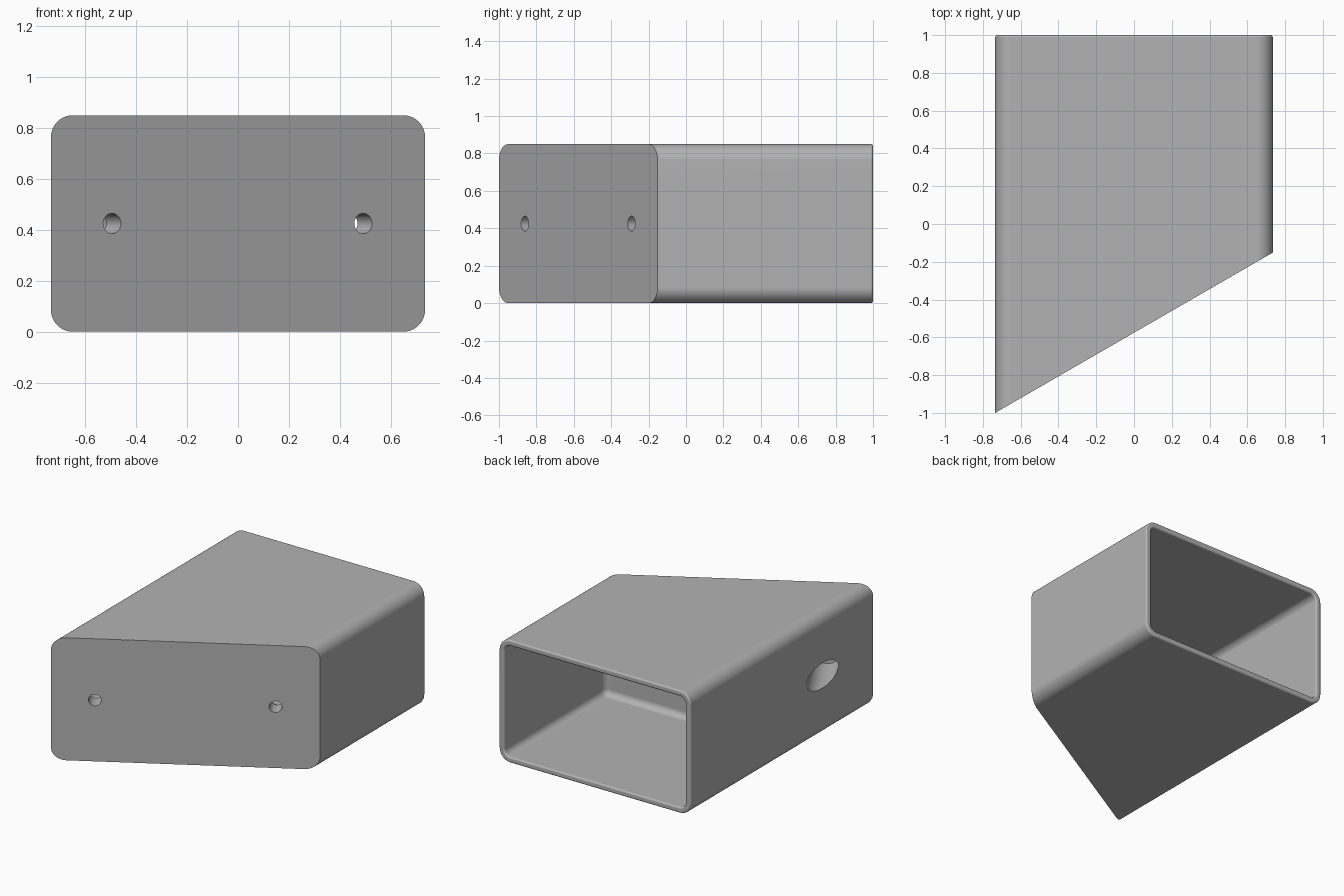
import bpy, bmesh, math
from mathutils import Vector, Matrix

if "Cube" in bpy.data.objects:
    bpy.data.objects.remove(bpy.data.objects["Cube"])

HW, HH, ZC = 0.735, 0.425, 0.425     # half width, half height, centre height
WALL, RAD, RIM = 0.04, 0.085, 0.012  # wall, outer corner radius, rim rounding
END = -0.11                          # inner end of the cavity
SLOPE = math.tan(math.radians(30))

grey = bpy.data.materials.new("grey")
grey.diffuse_color = (0.45, 0.45, 0.45, 1)
grey.use_nodes = True
grey.node_tree.nodes["Principled BSDF"].inputs["Base Color"].default_value = grey.diffuse_color


def front_y(x):
    return -1 + (x + HW) * SLOPE


def rounded_ring(inset, y, steps=10):
    """Rounded rectangle in the xz plane; y is a number or a function of x."""
    r = RAD - inset
    pts = []
    for k, (sx, sz) in enumerate([(1, 1), (-1, 1), (-1, -1), (1, -1)]):
        for i in range(steps + 1):
            a = math.pi / 2 * (k + i / steps)
            x = sx * (HW - RAD) + r * math.cos(a)
            z = ZC + sz * (HH - RAD) + r * math.sin(a)
            pts.append((x, y(x) if callable(y) else y, z))
    return pts


def loft(name, rings):
    """Closed solid through rings that have equal point counts."""
    bm = bmesh.new()
    loops = [[bm.verts.new(p) for p in ring] for ring in rings]
    n = len(loops[0])
    for a, b in zip(loops, loops[1:]):
        for i in range(n):
            j = (i + 1) % n
            bm.faces.new((a[i], a[j], b[j], b[i]))
    bm.faces.new(loops[0])
    bm.faces.new(loops[-1])
    bmesh.ops.recalc_face_normals(bm, faces=bm.faces)
    me = bpy.data.meshes.new(name)
    bm.to_mesh(me)
    bm.free()
    me.materials.append(grey)
    ob = bpy.data.objects.new(name, me)
    bpy.context.collection.objects.link(ob)
    return ob


def bore(name, x, length):
    """Stepped screw bore, square to the slanted front."""
    axis = Vector((-0.5, math.sqrt(0.75), 0))
    side = Vector((math.sqrt(0.75), 0.5, 0))
    start = Vector((x, front_y(x), ZC))
    rings = []
    for t, r in [(-0.05, 0.04), (0.114, 0.04), (0.114, 0.087), (length, 0.087)]:
        rings.append([start + axis * t + side * (r * math.cos(a)) + Vector((0, 0, r * math.sin(a)))
                      for a in (math.tau * i / 48 for i in range(48))])
    return loft(name, rings)


quarter = [math.pi / 2 * i / 6 for i in range(7)]

# Outer body: slanted front, rounded back rim
body = loft("sleeve_body", [rounded_ring(0, front_y)] + [
    rounded_ring(RIM * (1 - math.cos(a)), 1 - RIM + RIM * math.sin(a)) for a in quarter])

# Cavity: rounded inner end, rim flaring out at the back
fil = RAD - WALL - 0.001
cavity = loft("cavity_cutter",
    [rounded_ring(WALL + fil * (1 - math.sin(a)), END + fil * (1 - math.cos(a))) for a in quarter]
    + [rounded_ring(WALL - RIM * (1 - math.cos(a)), 1 - RIM + RIM * math.sin(a)) for a in quarter]
    + [rounded_ring(WALL - RIM, 1.05)])

# Screw bores: the left one leaves through the side wall, the right one enters the cavity
cutters = [cavity, bore("left_bore_cutter", -0.495, 0.9), bore("right_bore_cutter", 0.492, 0.45)]

bpy.context.view_layer.objects.active = body
body.select_set(True)
for c in cutters:
    m = body.modifiers.new(c.name, 'BOOLEAN')
    m.operation, m.solver, m.object = 'DIFFERENCE', 'EXACT', c
    bpy.ops.object.modifier_apply(modifier=m.name)
    bpy.data.objects.remove(c)

# Smooth roundings with crisp flat faces
bpy.ops.object.shade_smooth_by_angle(angle=math.radians(30))
wn = body.modifiers.new("flat_face_normals", 'WEIGHTED_NORMAL')
wn.keep_sharp = True
